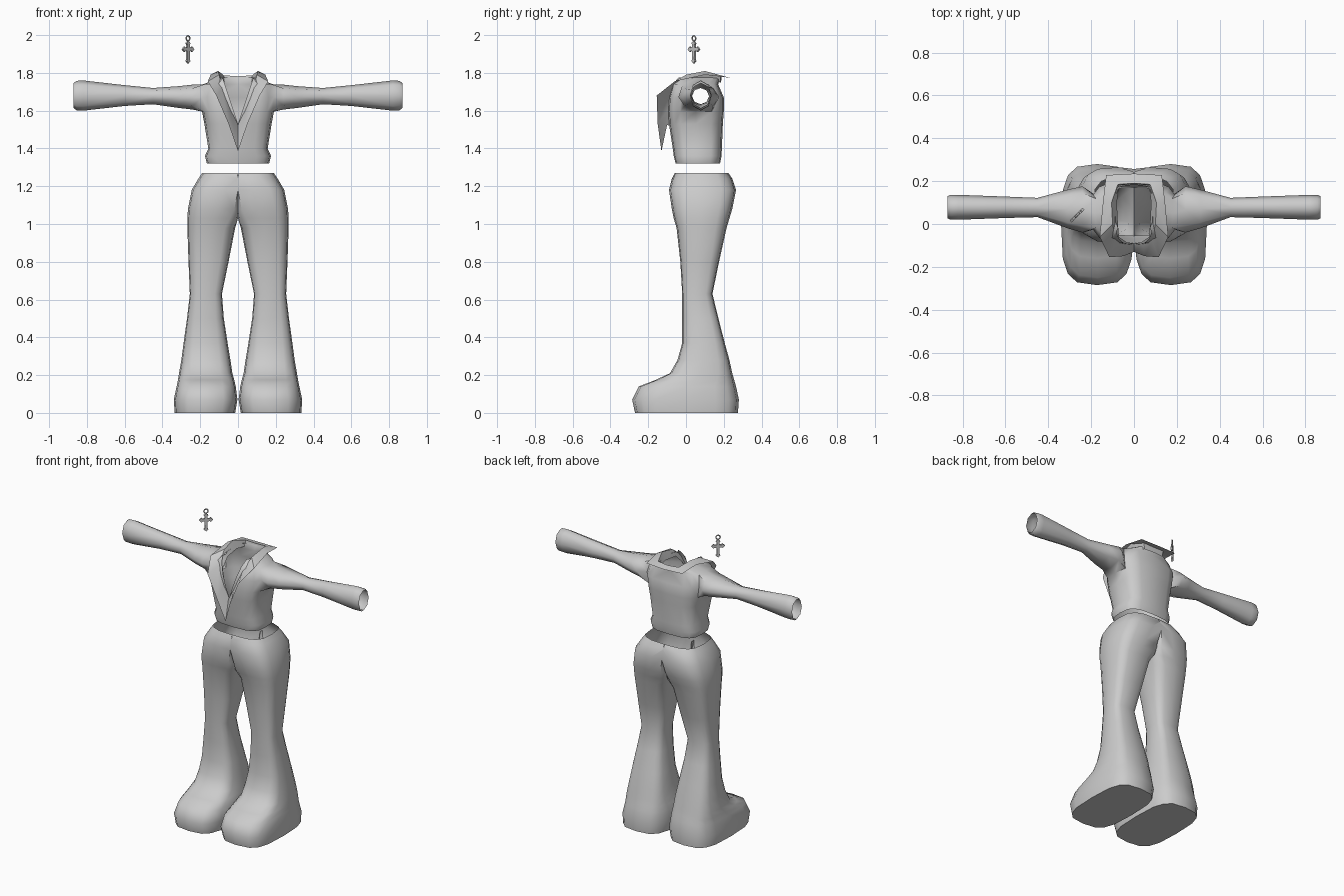
import bpy, bmesh
from math import sin, cos, pi, radians, copysign
from mathutils import Vector, Matrix

if "Cube" in bpy.data.objects:
    bpy.data.objects.remove(bpy.data.objects["Cube"])

grey = bpy.data.materials.new("light_grey")
grey.use_nodes = True
grey.diffuse_color = (0.6, 0.6, 0.6, 1)
grey.node_tree.nodes["Principled BSDF"].inputs["Base Color"].default_value = (0.6, 0.6, 0.6, 1)


def finish(bm, name, mirror=True, angle=60):
    """Turn a bmesh into a smooth, optionally mirrored object."""
    loose = [v for v in bm.verts if not v.link_faces]
    bmesh.ops.delete(bm, geom=loose, context='VERTS')
    mesh = bpy.data.meshes.new(name)
    bm.to_mesh(mesh)
    bm.free()
    obj = bpy.data.objects.new(name, mesh)
    bpy.context.collection.objects.link(obj)
    mesh.materials.append(grey)
    bpy.ops.object.select_all(action='DESELECT')
    obj.select_set(True)
    bpy.context.view_layer.objects.active = obj
    if mirror:
        mod = obj.modifiers.new("Mirror", 'MIRROR')
        mod.merge_threshold = 0.002
        bpy.ops.object.modifier_apply(modifier=mod.name)
    bpy.ops.object.shade_smooth_by_angle(angle=radians(angle))
    return obj


def boxy(t, power=0.6):
    """Unit point on a rounded square."""
    c, s = cos(t), sin(t)
    return copysign(abs(c) ** power, c), copysign(abs(s) ** power, s)


def skin(bm, a, b, closed=True):
    """Quads between two rings of vertices."""
    n = len(a)
    for k in range(n if closed else n - 1):
        m = (k + 1) % n
        quad = (a[k], a[m], b[m], b[k])
        if any(v.co.x > 1e-5 for v in quad):
            bm.faces.new(quad)


# Trousers with shoes: one leg from sole to waist, joined at x = 0 above the crotch
# height, inner x, outer x, front y, back y
leg_rows = [
    (0.0, .015, .335, -.27, .275), (.07, .003, .34, -.285, .28),
    (.14, .012, .325, -.25, .265), (.175, .02, .318, -.16, .255),
    (.21, .03, .312, -.085, .245), (.28, .04, .3, -.045, .23),
    (.37, .055, .288, -.02, .205), (.5, .075, .27, -.02, .172),
    (.63, .085, .255, -.02, .14), (.8, .05, .262, -.03, .175),
    (.98, .015, .268, -.05, .215), (1.03, -.02, .268, -.065, .23),
    (1.08, -.05, .265, -.075, .245), (1.18, -.1, .245, -.09, .265),
    (1.24, -.2, .21, -.075, .245), (1.27, -.2, .19, -.06, .225)]
bm = bmesh.new()
rings = []
for z, x0, x1, y0, y1 in leg_rows:
    ring = []
    for k in range(16):
        u, v = boxy(k * pi / 8)
        x = (x0 + x1) / 2 + u * (x1 - x0) / 2
        ring.append(bm.verts.new((max(0, x), (y0 + y1) / 2 + v * (y1 - y0) / 2, z)))
    rings.append(ring)
for a, b in zip(rings, rings[1:]):
    skin(bm, a, b)
bm.faces.new(rings[0][::-1])
finish(bm, "trousers_and_shoes")

# Shirt body: half rings from front centre to back centre, open at hem, neck and V
# height, half width, front y, back y
body_rows = [
    (1.32, .165, -.055, .18), (1.36, .175, -.065, .188), (1.40, .157, -.07, .19),
    (1.53, .178, -.09, .195), (1.595, .19, -.095, .2), (1.67, .2, -.09, .2),
    (1.74, .185, -.07, .17), (1.775, .09, -.04, .185)]
bm = bmesh.new()
rows = []
for z, w, y0, y1 in body_rows:
    row = []
    v_open = max(0, (z - 1.53) / 3)
    for j in range(9):
        u, v = boxy(j * pi / 8 - pi / 2)
        x = max(w * u, v_open) if j < 2 else w * u
        if j in (0, 8) and x < 0.001:
            x = 0
        row.append(bm.verts.new((x, (y0 + y1) / 2 + v * (y1 - y0) / 2, z)))
    rows.append(row)
LOW, HIGH = 4, 6
for r in range(len(rows) - 1):
    a, b = rows[r], rows[r + 1]
    if LOW <= r < HIGH:       # leave the armhole open
        skin(bm, a[:4], b[:4], False)
        skin(bm, a[5:], b[5:], False)
    else:
        skin(bm, a, b, False)

# Sleeve: eight-sided tube grown from the armhole
hole = [rows[4][3], rows[4][4], rows[4][5], rows[5][5],
        rows[6][5], rows[6][4], rows[6][3], rows[5][3]]
# armhole column between the side vertices is open on both halves
# distance, centre y, centre z, radius y, radius z
sleeve = [(.24, .068, 1.672, .108, .066), (.31, .07, 1.672, .09, .058),
          (.45, .077, 1.677, .045, .043), (.6, .078, 1.68, .05, .055),
          (.82, .078, 1.68, .058, .08), (.855, .078, 1.68, .058, .078),
          (.87, .078, 1.68, .052, .066)]
last = hole
for x, cy, cz, ry, rz in sleeve:
    ring = []
    for k in range(8):
        t = radians(225 + 45 * k)
        ring.append(bm.verts.new((x, cy + ry * cos(t), cz + rz * sin(t))))
    skin(bm, last, ring)
    last = ring
finish(bm, "shirt")

# Collar and lapel: folded strip from the nape to the front point
stand = [(0, .185, 1.75), (.07, .18, 1.75), (.08, .1, 1.76), (.075, .0, 1.75),
         (.07, -.06, 1.69), (.035, -.085, 1.6), (0, -.09, 1.52)]
fold = [(0, .19, 1.782), (.075, .185, 1.787), (.105, .1, 1.81), (.1, .0, 1.79),
        (.085, -.08, 1.715), (.04, -.1, 1.6), (0, -.1, 1.525)]
edge = [(0, .235, 1.772), (.13, .228, 1.775), (.145, .1, 1.79), (.16, -.06, 1.755),
        (.115, -.155, 1.68), (.05, -.15, 1.53), (0, -.13, 1.385)]
bm = bmesh.new()
lines = [[bm.verts.new(p) for p in line] for line in (stand, fold, edge)]
for a, b in zip(lines, lines[1:]):
    skin(bm, a, b, False)
finish(bm, "collar", angle=40)

# Cross pendant: flat outline with pointed flared arms, turned to the diagonal
bm = bmesh.new()
outline = []
for turn, length in enumerate((.042, .045, .042, .075)):
    for along, side in ((.009, -.009), (length - .02, -.008), (length - .014, -.014),
                        (length, 0), (length - .014, .014), (length - .02, .008)):
        p = Matrix.Rotation(turn * pi / 2, 2) @ Vector((along, side))
        outline.append(bm.verts.new((p.x, -.006, p.y)))
face = bm.faces.new(outline)
out = bmesh.ops.extrude_face_region(bm, geom=[face])
for v in out["geom"]:
    if isinstance(v, bmesh.types.BMVert):
        v.co.y = .006
bmesh.ops.recalc_face_normals(bm, faces=bm.faces)
spot = Vector((-.265, .042, 1.925))
cross = finish(bm, "cross_pendant", mirror=False, angle=30)
cross.location = spot
cross.rotation_euler.z = pi / 4

# Pendant loop
bpy.ops.mesh.primitive_torus_add(
    major_radius=.013, minor_radius=.004, major_segments=16, minor_segments=6,
    location=spot + Vector((0, 0, .058)), rotation=(pi / 2, 0, pi / 4))
loop = bpy.context.object
loop.name = "pendant_loop"
loop.data.materials.append(grey)
bpy.ops.object.shade_smooth_by_angle(angle=radians(60))
